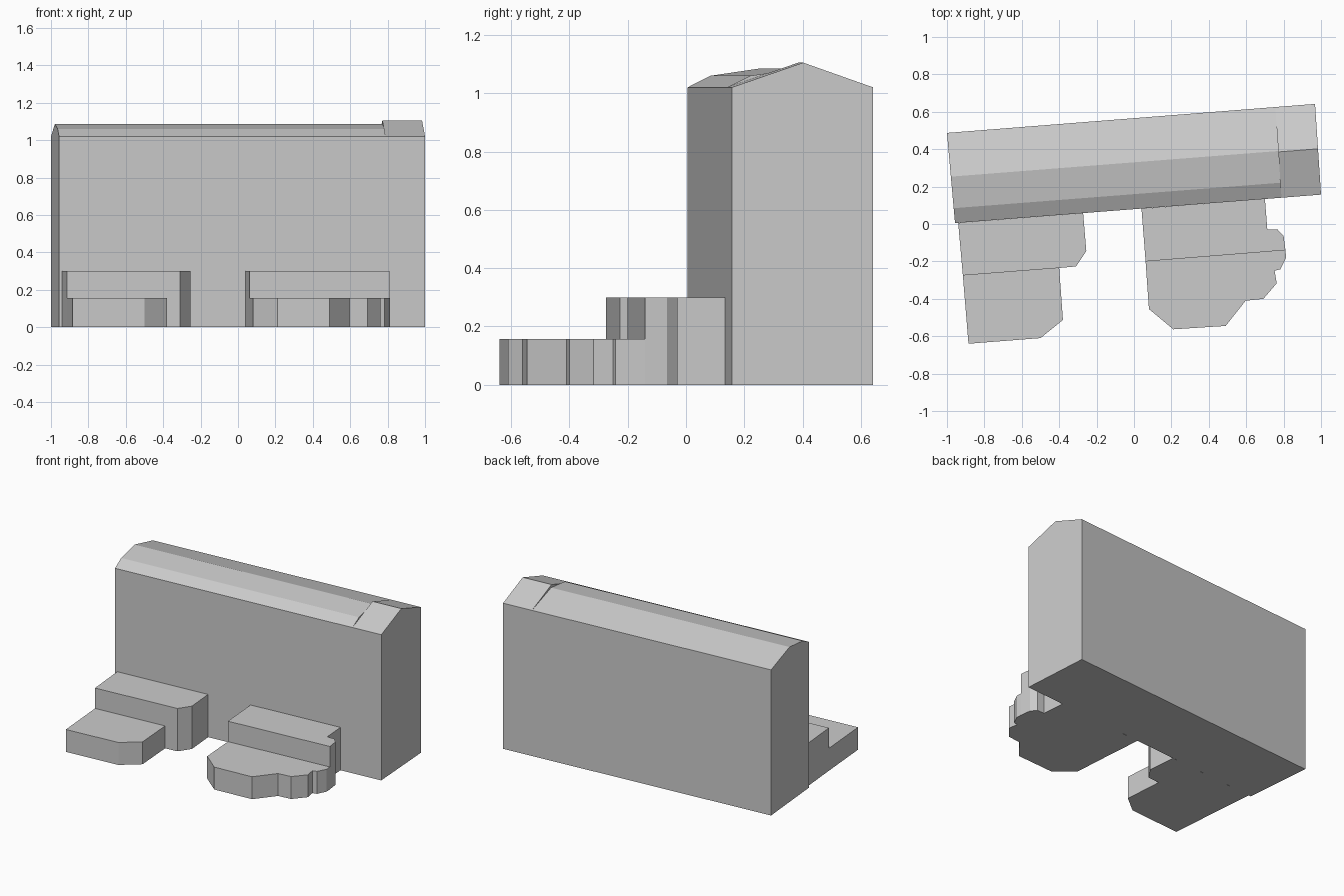
import bpy, bmesh
from mathutils import Vector

if "Cube" in bpy.data.objects:
    bpy.data.objects.remove(bpy.data.objects["Cube"])


def mesh_object(name, bm):
    bmesh.ops.recalc_face_normals(bm, faces=bm.faces)
    me = bpy.data.meshes.new(name)
    bm.to_mesh(me)
    bm.free()
    ob = bpy.data.objects.new(name, me)
    bpy.context.collection.objects.link(ob)
    return ob


def prism(name, outline, height):
    """Extrude a ground outline straight up."""
    bm = bmesh.new()
    face = bm.faces.new([bm.verts.new((x, y, 0)) for x, y in outline])
    top = bmesh.ops.extrude_face_region(bm, geom=[face])["geom"]
    verts = [v for v in top if isinstance(v, bmesh.types.BMVert)]
    bmesh.ops.translate(bm, verts=verts, vec=(0, 0, height))
    return mesh_object(name, bm)


# Main block footprint corners
FL, FR = Vector((-0.957, 0.005)), Vector((1.0, 0.157))
BL, BR = Vector((-1.0, 0.487)), Vector((0.968, 0.642))


def block(name, start, end, profile):
    """Loft a (depth fraction, z) section between two stations along the block."""
    bm = bmesh.new()
    rings = []
    for t in (start, end):
        front, back = FL.lerp(FR, t), BL.lerp(BR, t)
        rings.append([bm.verts.new((*front.lerp(back, d), z)) for d, z in profile])
    a, b = rings
    n = len(profile)
    for i in range(n):
        j = (i + 1) % n
        bm.faces.new((a[i], a[j], b[j], b[i]))
    bm.faces.new(a)
    bm.faces.new(b)
    return mesh_object(name, bm)


# Tall slab: long mansard-roofed part and gabled right end
SPLIT = 0.892
block("long_wing", 0, SPLIT,
      [(0, 0), (0, 1.02), (0.165, 1.06), (0.515, 1.085), (1, 1.02), (1, 0)])
block("gabled_end", SPLIT, 1,
      [(0, 0), (0, 1.02), (0.505, 1.105), (1, 1.02), (1, 0)])

# Stepped front annexes
prism("left_annex_upper",
      [(-0.94, 0.006), (-0.915, -0.275), (-0.40, -0.235), (-0.31, -0.227),
       (-0.255, -0.145), (-0.272, 0.058)], 0.30)
prism("left_annex_lower",
      [(-0.915, -0.275), (-0.885, -0.64), (-0.50, -0.61), (-0.38, -0.513),
       (-0.40, -0.235)], 0.157)
prism("right_annex_upper",
      [(0.04, 0.082), (0.062, -0.20), (0.81, -0.14), (0.80, -0.065),
       (0.768, -0.03), (0.713, -0.03), (0.70, 0.134)], 0.30)
prism("right_annex_lower",
      [(0.062, -0.20), (0.08, -0.455), (0.21, -0.563), (0.49, -0.545),
       (0.597, -0.41), (0.692, -0.40), (0.763, -0.317), (0.752, -0.25),
       (0.782, -0.242), (0.813, -0.18), (0.81, -0.14)], 0.157)
